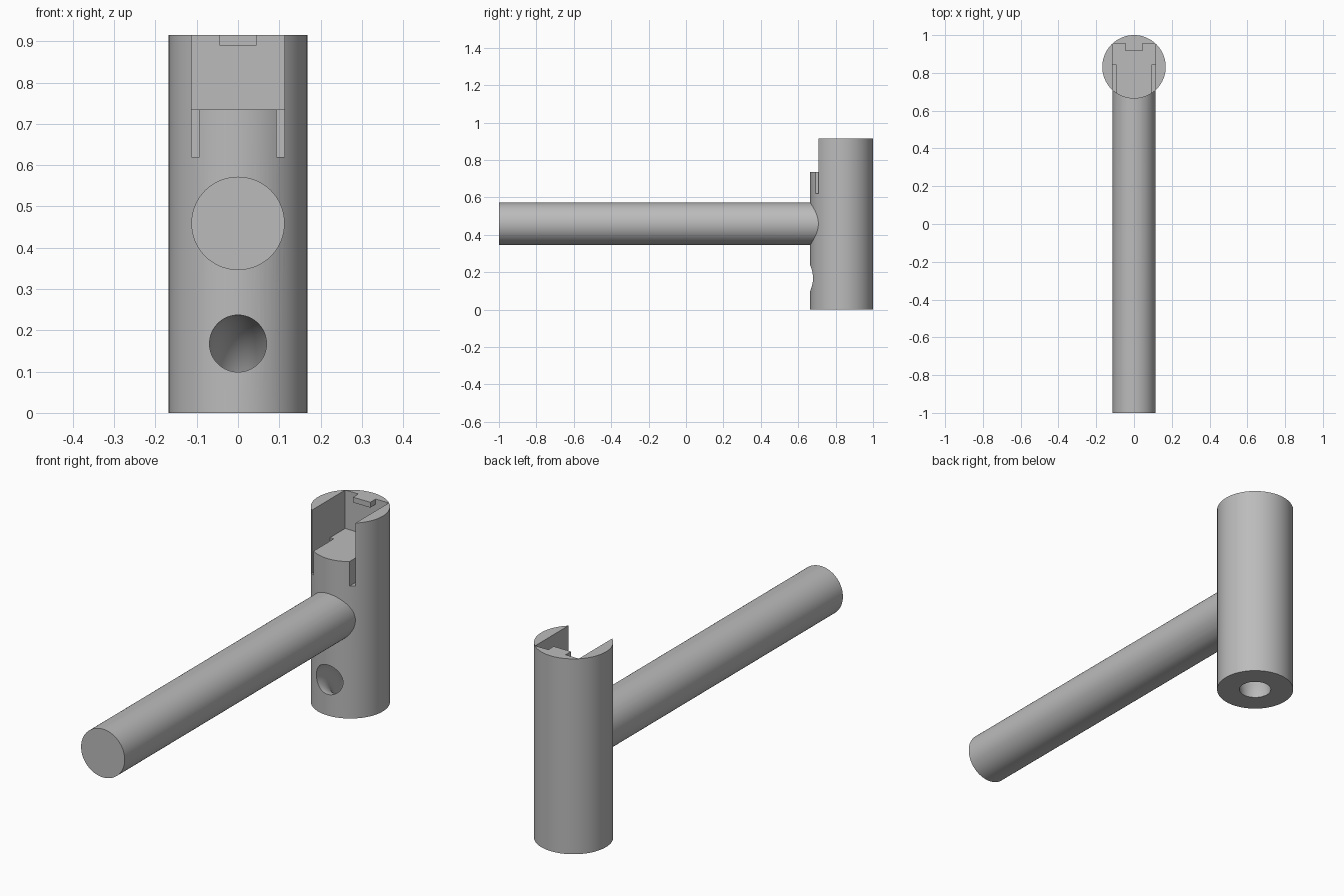
import bpy, bmesh, math
from mathutils import Matrix, Vector

cube = bpy.data.objects.get("Cube")
if cube:
    bpy.data.objects.remove(cube, do_unlink=True)

grey = bpy.data.materials.new("plain grey")
grey.use_nodes = True
colour = (0.5, 0.5, 0.5, 1)
grey.diffuse_color = colour
grey.node_tree.nodes["Principled BSDF"].inputs["Base Color"].default_value = colour

R, H, CY = 0.168, 0.915, 0.832      # post radius, height, axis position


def finish(name, bm):
    bmesh.ops.recalc_face_normals(bm, faces=bm.faces)
    mesh = bpy.data.meshes.new(name)
    bm.to_mesh(mesh)
    bm.free()
    mesh.materials.append(grey)
    obj = bpy.data.objects.new(name, mesh)
    bpy.context.collection.objects.link(obj)
    return obj


def box(name, lo, hi):
    lo, hi = Vector(lo), Vector(hi)
    bm = bmesh.new()
    bmesh.ops.create_cube(bm, size=1, matrix=Matrix.Translation((lo + hi) / 2) @ Matrix.Diagonal((*(hi - lo), 1)))
    return finish(name, bm)


def tube(name, path, radius, sides):
    """Sweep a circle along (y, z, angle) stations in the x = 0 plane."""
    bm = bmesh.new()
    rings = []
    for y, z, a in path:
        ring = []
        for i in range(sides):
            t = math.tau * i / sides
            out = radius * math.sin(t)
            ring.append(bm.verts.new((radius * math.cos(t), y + out * math.cos(a), z + out * math.sin(a))))
        rings.append(ring)
    for r0, r1 in zip(rings, rings[1:]):
        for i in range(sides):
            j = (i + 1) % sides
            bm.faces.new((r0[i], r0[j], r1[j], r1[i]))
    bm.faces.new(rings[0])
    bm.faces.new(rings[-1])
    return finish(name, bm)


def combine(target, tool, operation):
    mod = target.modifiers.new(tool.name, 'BOOLEAN')
    mod.operation, mod.solver, mod.object = operation, 'EXACT', tool
    deps = bpy.context.evaluated_depsgraph_get()
    mesh = bpy.data.meshes.new_from_object(target.evaluated_get(deps))
    target.modifiers.clear()
    target.data = mesh
    bpy.data.objects.remove(tool, do_unlink=True)


# Upright post
post = tube("post_with_handle", [(CY, 0, 0), (CY, H, 0)], R, 96)

# Open slot in the top, with a narrow groove down each side
W = 0.113
combine(post, box("slot", (-W, 0.5, 0.735), (W, 0.955, 1.1)), 'DIFFERENCE')
for side in (-1, 1):
    xs = sorted((side * 0.093, side * W))
    combine(post, box("groove", (xs[0], 0.5, 0.62), (xs[1], 0.842, 0.8)), 'DIFFERENCE')

# Small catch at the top of the slot's back wall
combine(post, box("catch", (-0.045, 0.915, 0.89), (0.045, 0.97, H)), 'UNION')

# Curved passage from the front of the post to its base
BEND = 0.168
path = [(0.5, BEND, math.pi / 2)]
for i in range(25):
    a = math.pi / 2 * (1 - i / 24)
    path.append((CY - BEND + BEND * math.cos(a), BEND * math.sin(a), a))
path.append((CY, -0.1, 0))
combine(post, tube("passage", path, 0.069, 64), 'DIFFERENCE')

# Long round handle
handle = tube("handle", [(-1, 0.459, math.pi / 2), (0.8, 0.459, math.pi / 2)], W, 80)
combine(post, handle, 'UNION')

bpy.ops.object.select_all(action='DESELECT')
post.select_set(True)
bpy.context.view_layer.objects.active = post
bpy.ops.object.shade_smooth_by_angle(angle=math.radians(30))
